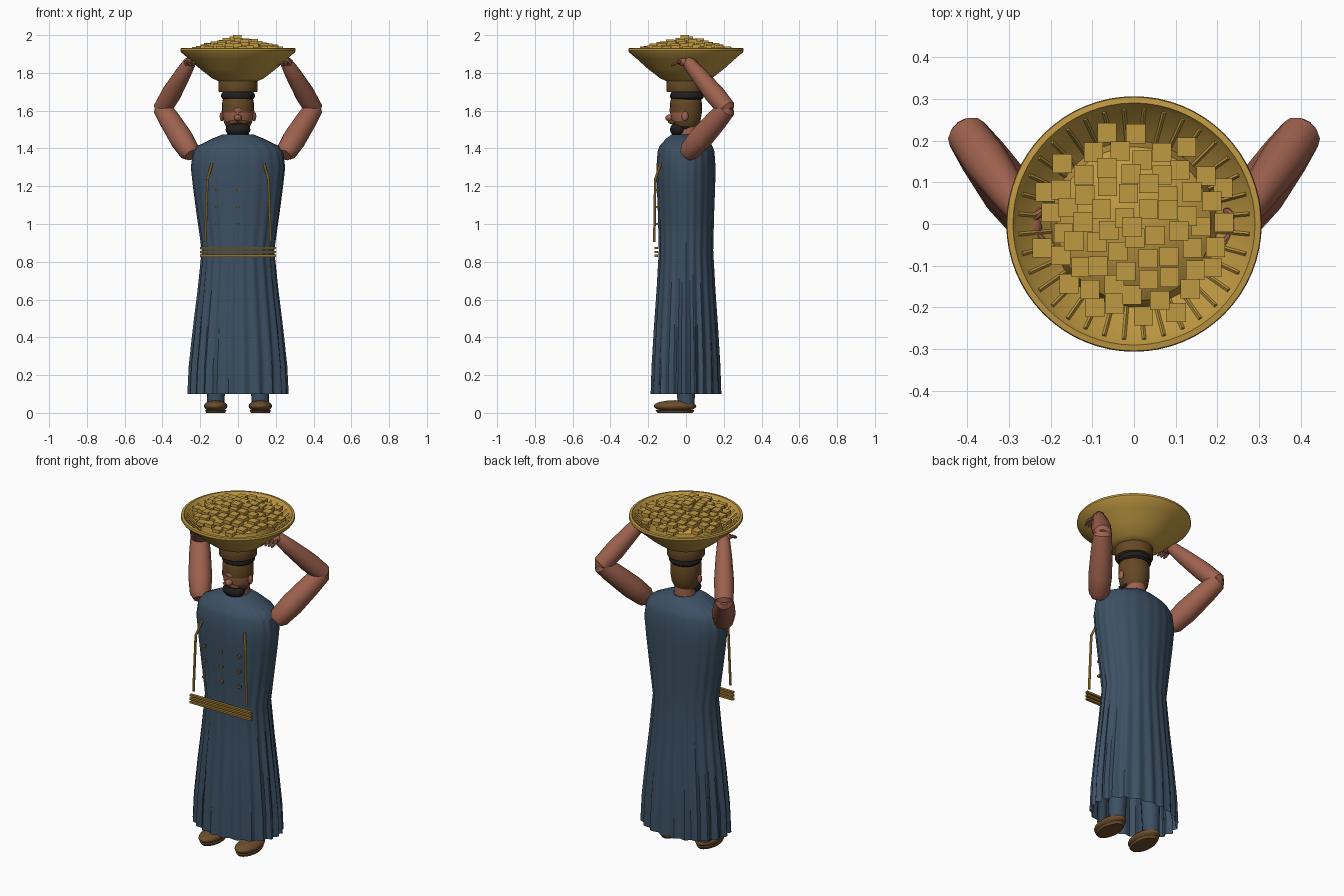
import bpy, bmesh, math, random
from mathutils import Vector

random.seed(4)
if "Cube" in bpy.data.objects:
    bpy.data.objects.remove(bpy.data.objects["Cube"])


def material(name, rgb):
    m = bpy.data.materials.new(name)
    m.use_nodes = True
    m.diffuse_color = (*rgb, 1)
    m.node_tree.nodes["Principled BSDF"].inputs["Base Color"].default_value = (*rgb, 1)
    return m


BLUE = material("robe_blue", (0.045, 0.08, 0.125))
SKIN = material("skin", (0.34, 0.12, 0.075))
GOLD = material("basket_gold", (0.53, 0.32, 0.055))
TRIM = material("trim_bronze", (0.33, 0.18, 0.03))
BROWN = material("hair_brown", (0.13, 0.065, 0.018))
LEATHER = material("shoe_brown", (0.15, 0.075, 0.025))
DARK = material("beard_dark", (0.015, 0.013, 0.013))


def finish(bm, name, mats, angle=35):
    bmesh.ops.recalc_face_normals(bm, faces=bm.faces)
    me = bpy.data.meshes.new(name)
    bm.to_mesh(me)
    bm.free()
    for m in mats:
        me.materials.append(m)
    ob = bpy.data.objects.new(name, me)
    bpy.context.collection.objects.link(ob)
    if angle:
        bpy.ops.object.select_all(action="DESELECT")
        ob.select_set(True)
        bpy.context.view_layer.objects.active = ob
        bpy.ops.object.shade_smooth_by_angle(angle=math.radians(angle))
    return ob


def loft(bm, rings, cap_start=True, cap_end=True):
    """Skin a list of equally sized rings of points."""
    loops = [[bm.verts.new(p) for p in ring] for ring in rings]
    n = len(loops[0])
    for a, b in zip(loops, loops[1:]):
        for i in range(n):
            j = (i + 1) % n
            bm.faces.new((a[i], a[j], b[j], b[i]))
    if cap_start:
        bm.faces.new(loops[0][::-1])
    if cap_end:
        bm.faces.new(loops[-1])


def lathe_rings(profile, n, y=0.0):
    return [[(r * math.cos(math.tau * i / n), y + r * math.sin(math.tau * i / n), z)
             for i in range(n)] for r, z in profile]


def lathe(name, profile, n, mats, y=0.0, angle=35):
    bm = bmesh.new()
    loft(bm, lathe_rings(profile, n, y))
    return finish(bm, name, mats, angle)


def limb(bm, a, b, stations, n=12):
    """Tapered round bar from a to b; stations are (fraction, radius)."""
    a, b = Vector(a), Vector(b)
    q = (b - a).to_track_quat("Z", "Y")
    rings = []
    for t, r in stations:
        c = a.lerp(b, t)
        rings.append([c + q @ Vector((r * math.cos(math.tau * i / n), r * math.sin(math.tau * i / n), 0))
                      for i in range(n)])
    loft(bm, rings)


def box(bm, c, s):
    res = bmesh.ops.create_cube(bm, size=1)
    for v in res["verts"]:
        v.co = Vector([v.co[k] * s[k] + c[k] for k in range(3)])


def ball(bm, c, s, seg=16):
    res = bmesh.ops.create_uvsphere(bm, u_segments=seg, v_segments=seg // 2 + 2, radius=1)
    for v in res["verts"]:
        v.co = Vector([v.co[k] * s[k] + c[k] for k in range(3)])


# Robe: pleated skirt and torso, open at the hem
def robe_ring(z, rx, ry, fold, n=132, pleats=22):
    ring = []
    for i in range(n):
        a = math.tau * i / n
        k = 1 + fold * math.cos(pleats * a + 0.8 * math.sin(3 * a))
        ring.append((rx * k * math.cos(a), ry * k * math.sin(a), z))
    return ring


robe_sections = [(0.1, 0.258, 0.181, 0.04), (0.25, 0.252, 0.177, 0.035), (0.45, 0.232, 0.166, 0.03),
                 (0.65, 0.209, 0.153, 0.025), (0.86, 0.188, 0.142, 0.02), (1.05, 0.217, 0.148, 0.01),
                 (1.2, 0.237, 0.154, 0.008), (1.3, 0.248, 0.156, 0.008), (1.385, 0.236, 0.15, 0.008),
                 (1.415, 0.21, 0.138, 0.008), (1.45, 0.14, 0.107, 0.005), (1.475, 0.08, 0.075, 0)]
bm = bmesh.new()
loft(bm, [robe_ring(*s) for s in robe_sections], cap_start=False)
finish(bm, "robe", [BLUE], 30)

# Legs and shoes
for side, s in (("left", 1), ("right", -1)):
    bm = bmesh.new()
    limb(bm, (s * 0.118, 0.0, 0.04), (s * 0.105, 0, 0.7), [(0, 0.045), (1, 0.07)], 16)
    finish(bm, side + "_leg", [BLUE])
    bm = bmesh.new()
    ball(bm, (s * 0.118, -0.058, 0.036), (0.062, 0.113, 0.031), 20)
    for v in bm.verts:
        v.co.z = max(v.co.z, 0.012)
    finish(bm, side + "_shoe", [LEATHER], 50)
    bm = bmesh.new()
    limb(bm, (s * 0.118, -0.058, 0), (s * 0.118, -0.058, 0.014), [(0, 0.05), (1, 0.056)], 20)
    for v in bm.verts:
        v.co.y = -0.058 + (v.co.y + 0.058) * 1.85
    finish(bm, side + "_sole", [LEATHER])

# Arms raised to the basket
for side, s in (("left", 1), ("right", -1)):
    shoulder, elbow, wrist = (s * 0.245, 0.0, 1.365), (s * 0.4, 0.215, 1.61), (s * 0.25, 0.005, 1.865)
    bm = bmesh.new()
    limb(bm, shoulder, elbow, [(0, 0.038), (0.08, 0.056), (0.35, 0.064), (0.75, 0.058), (1.0, 0.05), (1.06, 0.03)])
    finish(bm, side + "_upper_arm", [SKIN])
    bm = bmesh.new()
    limb(bm, elbow, wrist, [(-0.06, 0.03), (0, 0.05), (0.3, 0.054), (0.7, 0.044), (0.95, 0.034), (1, 0.025)])
    finish(bm, side + "_forearm", [SKIN])
    bm = bmesh.new()
    ball(bm, (s * 0.25, -0.008, 1.858), (0.03, 0.038, 0.022), 12)
    for k in range(4):
        x = 0.215 + 0.021 * k
        knuckle, tip = (s * x, -0.045, 1.857), (s * (x - 0.004), -0.08, 1.838)
        limb(bm, (s * (0.24 + 0.007 * k), -0.015, 1.862), knuckle, [(0, 0.01), (1, 0.009)], 8)
        limb(bm, knuckle, tip, [(-0.1, 0.008), (0.7, 0.008), (1, 0.004)], 8)
    limb(bm, (s * 0.25, 0.01, 1.865), (s * 0.215, 0.035, 1.872), [(0, 0.012), (0.8, 0.01), (1, 0.004)], 8)
    finish(bm, side + "_hand", [SKIN])

# Neck and head, coloured in bands
lathe("neck", [(0.06, 1.45), (0.055, 1.54)], 20, [SKIN], 0.01)
bm = bmesh.new()
loft(bm, lathe_rings([(0.05, 1.495), (0.066, 1.52), (0.077, 1.545), (0.084, 1.59), (0.084, 1.64),
                      (0.078, 1.67), (0.06, 1.70)], 24))
for f in bm.faces:
    c = f.calc_center_median()
    if 1.545 < c.z < 1.59 and c.y < 0.0:
        f.material_index = 1
    elif c.z < 1.52 and c.y < 0.02:
        f.material_index = 2
finish(bm, "head", [BROWN, SKIN, DARK])
bm = bmesh.new()
ball(bm, (0, -0.084, 1.562), (0.02, 0.026, 0.018), 12)
ball(bm, (0, -0.076, 1.602), (0.022, 0.012, 0.016), 12)
for s in (-1, 1):
    ball(bm, (s * 0.085, -0.005, 1.57), (0.012, 0.018, 0.026), 12)
finish(bm, "nose_and_ears", [SKIN])
bm = bmesh.new()
for s in (-1, 1):
    limb(bm, (0, -0.086, 1.542), (s * 0.055, -0.06, 1.535), [(0, 0.01), (0.6, 0.011), (1, 0.003)], 10)
finish(bm, "moustache", [BROWN])
bm = bmesh.new()
ball(bm, (0, -0.04, 1.5), (0.066, 0.045, 0.038), 16)
finish(bm, "beard", [DARK])

# Head wrap and carrying ring
lathe("head_wrap", [(0.078, 1.658), (0.088, 1.668), (0.09, 1.682), (0.084, 1.695), (0.07, 1.705)], 28, [DARK], 0.005)
lathe("carrying_ring", [(0.1, 1.698), (0.103, 1.705), (0.103, 1.755), (0.1, 1.762)], 32, [BROWN])

# Basket with inner ribs
lathe("basket", [(0.105, 1.757), (0.135, 1.77), (0.2, 1.82), (0.26, 1.874), (0.3, 1.908), (0.306, 1.918),
                 (0.304, 1.93), (0.29, 1.932), (0.28, 1.915), (0.2, 1.838), (0.12, 1.785)], 64, [GOLD], 0, 25)
bm = bmesh.new()
for i in range(36):
    a = math.tau * (i + 0.5) / 36
    c, s = math.cos(a), math.sin(a)
    limb(bm, (0.277 * c, 0.277 * s, 1.914), (0.19 * c, 0.19 * s, 1.831), [(0, 0.005), (1, 0.005)], 4)
finish(bm, "basket_ribs", [GOLD], 0)

# Heap of square pieces
lathe("heap_core", [(0.2, 1.835), (0.185, 1.9), (0.12, 1.945), (0.03, 1.966)], 32, [GOLD])
bm = bmesh.new()
count = 66
for i in range(count):
    t = math.sqrt(i / (count - 1))
    r, a = 0.232 * t, i * 2.39996
    box(bm, (r * math.cos(a) + random.uniform(-0.008, 0.008), r * math.sin(a) + random.uniform(-0.008, 0.008),
             1.99 - 0.058 * t - (random.uniform(0, 0.008) if i else 0)), (0.046, 0.046, 0.02))
finish(bm, "heaped_pieces", [GOLD], 0)

# Belt bars, buttons and hanging cords on the front
bm = bmesh.new()
for z in (0.832, 0.852, 0.872):
    box(bm, (0, -0.158, z), (0.4, 0.017, 0.011))
finish(bm, "belt", [TRIM], 0)
bm = bmesh.new()
for x in (-0.115, 0, 0.115):
    for z in (1.0, 1.09, 1.18):
        box(bm, (x, -0.152, z), (0.014, 0.018, 0.012))
finish(bm, "buttons", [TRIM], 0)
bm = bmesh.new()
for s in (-1, 1):
    path = [(s * 0.138, -0.135, 1.32), (s * 0.162, -0.163, 1.235), (s * 0.173, -0.168, 0.905)]
    for a, b in zip(path, path[1:]):
        limb(bm, a, b, [(0, 0.007), (1, 0.007)], 8)
finish(bm, "cords", [GOLD])
